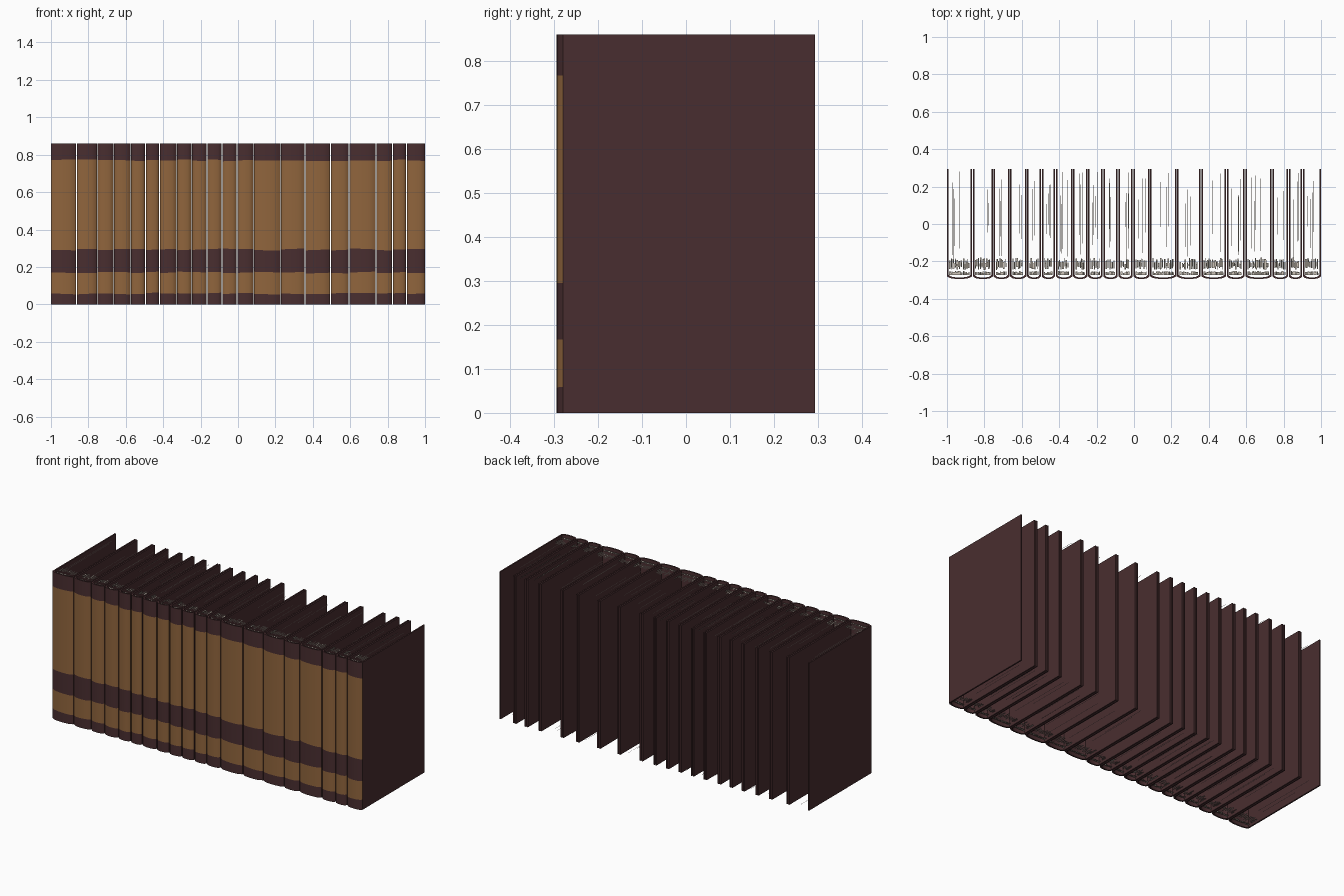
import bpy, bmesh, math, random

random.seed(4)
cube = bpy.data.objects.get("Cube")
if cube:
    bpy.data.objects.remove(cube, do_unlink=True)


def material(name, rgb):
    m = bpy.data.materials.new(name)
    m.use_nodes = True
    m.diffuse_color = (*rgb, 1)
    m.node_tree.nodes["Principled BSDF"].inputs["Base Color"].default_value = (*rgb, 1)
    return m


LEATHER = material("dark maroon leather", (0.066, 0.027, 0.029))
TAN = material("tan spine panel", (0.28, 0.13, 0.046))
PAPER = material("pale paper", (0.62, 0.56, 0.48))

HEIGHT, BACK, SHOULDER, BULGE, THICK, GAP = 0.86, 0.293, -0.28, 0.014, 0.008, 0.004
BANDS = [0, 0.058, 0.17, 0.293, 0.77, HEIGHT]    # spine colour borders
ARC = 8                                          # sides of the rounded spine
EDGES = [-1, -0.863, -0.752, -0.664, -0.574, -0.495, -0.42, -0.328, -0.247, -0.166,
         -0.085, -0.005, 0.084, 0.228, 0.358, 0.494, 0.594, 0.738, 0.826, 0.901, 1]


def finish(bm, name, mats):
    bmesh.ops.recalc_face_normals(bm, faces=bm.faces)
    me = bpy.data.meshes.new(name)
    bm.to_mesh(me)
    bm.free()
    for m in mats:
        me.materials.append(m)
    ob = bpy.data.objects.new(name, me)
    bpy.context.collection.objects.link(ob)
    return ob


def outline(x0, x1, shoulder, inset):
    """U-shaped path: one board, the rounded spine, the other board."""
    mid, half = (x0 + x1) / 2, (x1 - x0) / 2
    pts = [(x0, BACK)]
    for i in range(ARC + 1):
        u = 2 * i / ARC - 1
        pts.append((mid + half * u, shoulder - BULGE * math.sqrt(max(0, 1 - u * u)) + inset))
    return pts + [(x1, BACK)]


def book_cover(name, x0, x1):
    outer = outline(x0, x1, SHOULDER, 0)
    inner = outline(x0 + THICK, x1 - THICK, SHOULDER, THICK)
    ring = outer + inner[::-1]
    count, half = len(ring), len(outer)
    bm = bmesh.new()
    levels = []
    for k, z in enumerate(BANDS):
        # Inner borders wave a little, as if painted by hand
        wavy = 0 < k < len(BANDS) - 1
        shift = random.uniform(-0.004, 0.004) if wavy else 0
        slope = random.uniform(-0.05, 0.05) if wavy else 0
        levels.append([bm.verts.new((x, y, z + shift + slope * (x - (x0 + x1) / 2)))
                       for x, y in ring])
    for k, (low, high) in enumerate(zip(levels, levels[1:])):
        for i in range(count):
            j = (i + 1) % count
            f = bm.faces.new((low[i], low[j], high[j], high[i]))
            f.material_index = 1 if k % 2 and 1 <= i <= ARC else 0
    for level in (levels[0], levels[-1]):
        for i in range(half - 1):
            bm.faces.new((level[i], level[i + 1], level[count - 2 - i], level[count - 1 - i]))
    ob = finish(bm, name, (LEATHER, TAN))
    bpy.ops.object.select_all(action='DESELECT')
    ob.select_set(True)
    bpy.context.view_layer.objects.active = ob
    bpy.ops.object.shade_smooth_by_angle(angle=math.radians(35))


def page_edges(name, x0, x1):
    """Loose, flat slivers of paper just inside the top and bottom of a book."""
    bm = bmesh.new()

    def strip(xa, xb, ya, yb, z):
        bm.faces.new([bm.verts.new(p) for p in
                      ((xa, ya, z), (xb, ya, z), (xb, yb, z), (xa, yb, z))])

    for z in (0.012, HEIGHT - 0.012):
        x = x0
        while x < x1 - 0.006:
            w = min(random.uniform(0.005, 0.014), x1 - x)
            strip(x, x + w * 0.6, -0.235 + random.uniform(-0.01, 0.01),
                  -0.195 + random.uniform(-0.02, 0.015), z)
            strip(x, x + w * 0.8, -0.272, -0.262 + random.uniform(0, 0.01), z)
            x += w
        for _ in range(2):
            x = random.uniform(x0 + 0.01, x1 - 0.01)
            strip(x, x + 0.002, random.uniform(-0.2, 0), random.uniform(0.1, 0.28), z)
    finish(bm, name, (PAPER,))


# Row of books
for n, (a, b) in enumerate(zip(EDGES, EDGES[1:]), 1):
    left = a if n == 1 else a + GAP / 2
    right = b if n == len(EDGES) - 1 else b - GAP / 2
    book_cover(f"book_cover_{n}", left, right)
    page_edges(f"page_edges_{n}", left + THICK * 1.5, right - THICK * 1.5)
